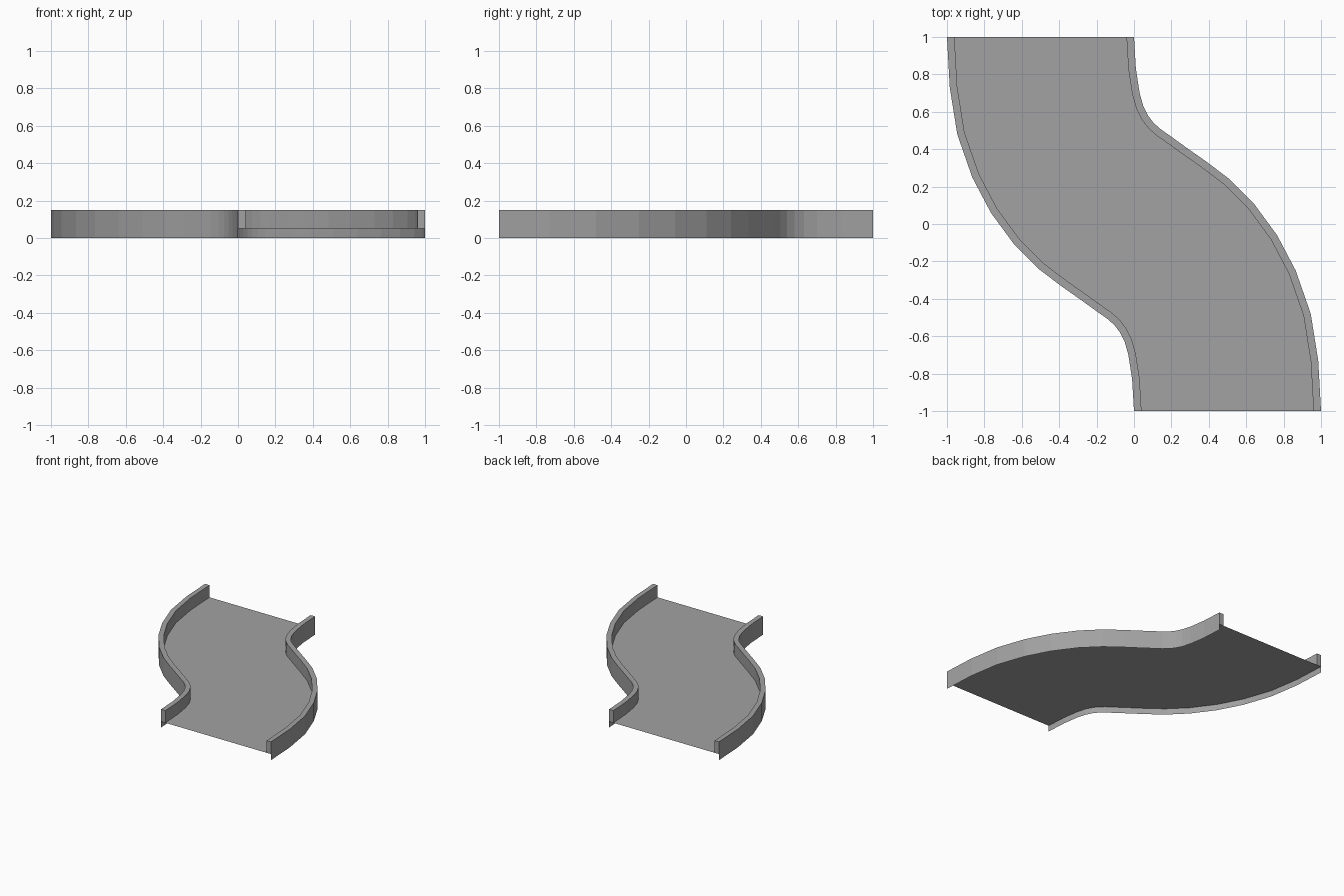
import bpy
from mathutils import Vector

cube = bpy.data.objects.get("Cube")
if cube:
    bpy.data.objects.remove(cube, do_unlink=True)

FLOOR_Z, TOP_Z, WALL = 0.05, 0.15, 0.04

grey = bpy.data.materials.new("plain grey")
grey.use_nodes = True
grey.diffuse_color = (0.36, 0.36, 0.36, 1)
grey.node_tree.nodes["Principled BSDF"].inputs["Base Color"].default_value = grey.diffuse_color

# Outer edge of the right-hand wall, from back to front
edge = [Vector(p) for p in (
    (-1, 1), (-0.985, 0.73), (-0.945, 0.48), (-0.865, 0.25), (-0.765, 0.06),
    (-0.64, -0.11), (-0.51, -0.24), (-0.385, -0.335), (-0.285, -0.405),
    (-0.195, -0.47), (-0.145, -0.505), (-0.105, -0.54), (-0.075, -0.58),
    (-0.05, -0.63), (-0.03, -0.70), (-0.01, -0.83), (0, -1))]


def inset(path, width):
    """Shift a path sideways, keeping both ends square to the track."""
    result = []
    last = len(path) - 1
    for i, p in enumerate(path):
        if i in (0, last):
            result.append(p + Vector((width, 0)))
            continue
        along = (p - path[i - 1]).normalized() + (path[i + 1] - p).normalized()
        along.normalize()
        result.append(p + Vector((-along.y, along.x)) * width)
    return result


def make(name, verts, faces):
    mesh = bpy.data.meshes.new(name)
    mesh.from_pydata(verts, [], faces)
    mesh.materials.append(grey)
    obj = bpy.data.objects.new(name, mesh)
    bpy.context.collection.objects.link(obj)
    return obj


def wall(name, side):
    """Wall with an outer skirt that reaches below the floor."""
    verts, faces = [], []
    for o, i in zip(edge, inset(edge, WALL)):
        o, i = o * side, i * side
        verts += [(*o, 0), (*o, FLOOR_Z), (*o, TOP_Z), (*i, TOP_Z), (*i, FLOOR_Z)]
    for n in range(len(edge) - 1):
        a, b = n * 5, n * 5 + 5
        faces += [(a + k, b + k, b + k + 1, a + k + 1) for k in range(4)]
    # End caps
    e = len(verts) - 5
    faces += [(1, 2, 3, 4), (e + 4, e + 3, e + 2, e + 1)]
    return make(name, verts, faces)


wall("right_wall", 1)
wall("left_wall", -1)

# Floor sheet strips between the two outer edges
verts, faces = [], []
for p, q in zip(edge, reversed(edge)):
    verts += [(*p, FLOOR_Z), (*(-q), FLOOR_Z)]
for n in range(0, len(verts) - 2, 2):
    faces.append((n, n + 2, n + 3, n + 1))
make("floor", verts, faces)
